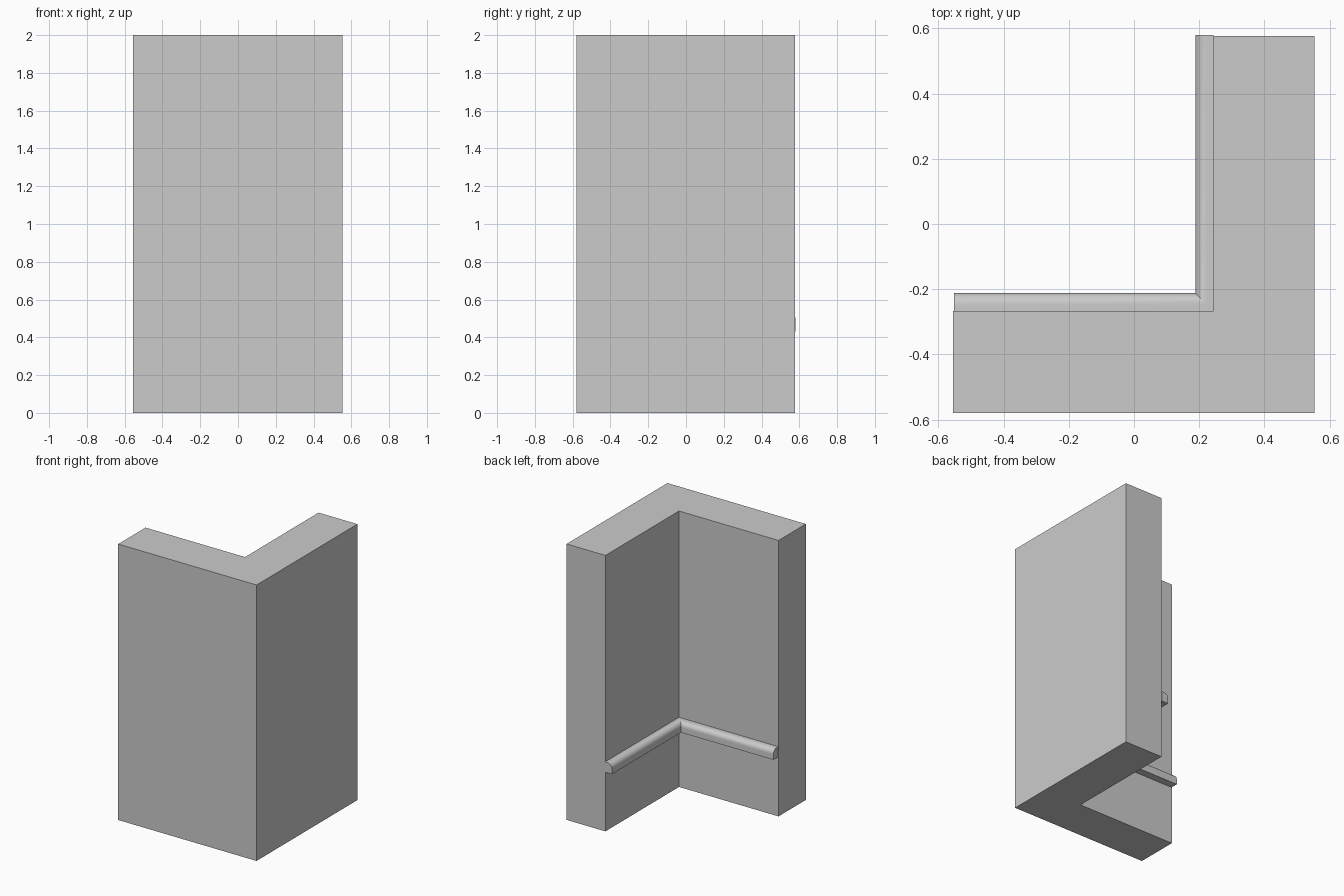
import bpy, bmesh, math

if "Cube" in bpy.data.objects:
    bpy.data.objects.remove(bpy.data.objects["Cube"])

X0, X1, Y0, Y1 = -0.555, 0.554, -0.579, 0.576   # outer extents of the wall
IX, IY = 0.243, -0.267                          # inside corner


def finish(name, bm):
    bmesh.ops.recalc_face_normals(bm, faces=bm.faces)
    mesh = bpy.data.meshes.new(name)
    bm.to_mesh(mesh)
    bm.free()
    obj = bpy.data.objects.new(name, mesh)
    bpy.context.collection.objects.link(obj)
    return obj


# L-shaped corner wall: footprint extruded upward
bm = bmesh.new()
footprint = [(X0, Y0), (X1, Y0), (X1, Y1), (IX, Y1), (IX, IY), (X0, IY)]
base = bm.faces.new([bm.verts.new((x, y, 0)) for x, y in footprint])
top = bmesh.ops.extrude_face_region(bm, geom=[base])["geom"]
bmesh.ops.translate(bm, vec=(0, 0, 2),
                    verts=[g for g in top if isinstance(g, bmesh.types.BMVert)])
finish("corner_wall", bm)

# Rail profile (distance out from wall, height): flat base, rounded upper edge
DEPTH, LOW, HIGH, R = 0.055, 0.430, 0.505, 0.036
profile = [(0, LOW), (DEPTH, LOW)]
for i in range(9):
    a = math.radians(90 * i / 8)
    profile.append((DEPTH - R + R * math.cos(a), HIGH - R + R * math.sin(a)))
profile.append((0, HIGH))

# Rail swept along both inner walls with a mitred corner
bm = bmesh.new()
stations = [
    lambda d: (X0 + 0.003, IY + d),
    lambda d: (IX - d, IY + d),
    lambda d: (IX - d, Y1 + 0.004),
]
rings = [[bm.verts.new((*s(d), z)) for d, z in profile] for s in stations]
n = len(profile)
for a, b in zip(rings, rings[1:]):
    for i in range(n):
        j = (i + 1) % n
        bm.faces.new((a[i], a[j], b[j], b[i]))
bm.faces.new(rings[0])
bm.faces.new(rings[-1])
rail = finish("wall_rail", bm)

bpy.context.view_layer.objects.active = rail
rail.select_set(True)
bpy.ops.object.shade_smooth_by_angle(angle=math.radians(30))
